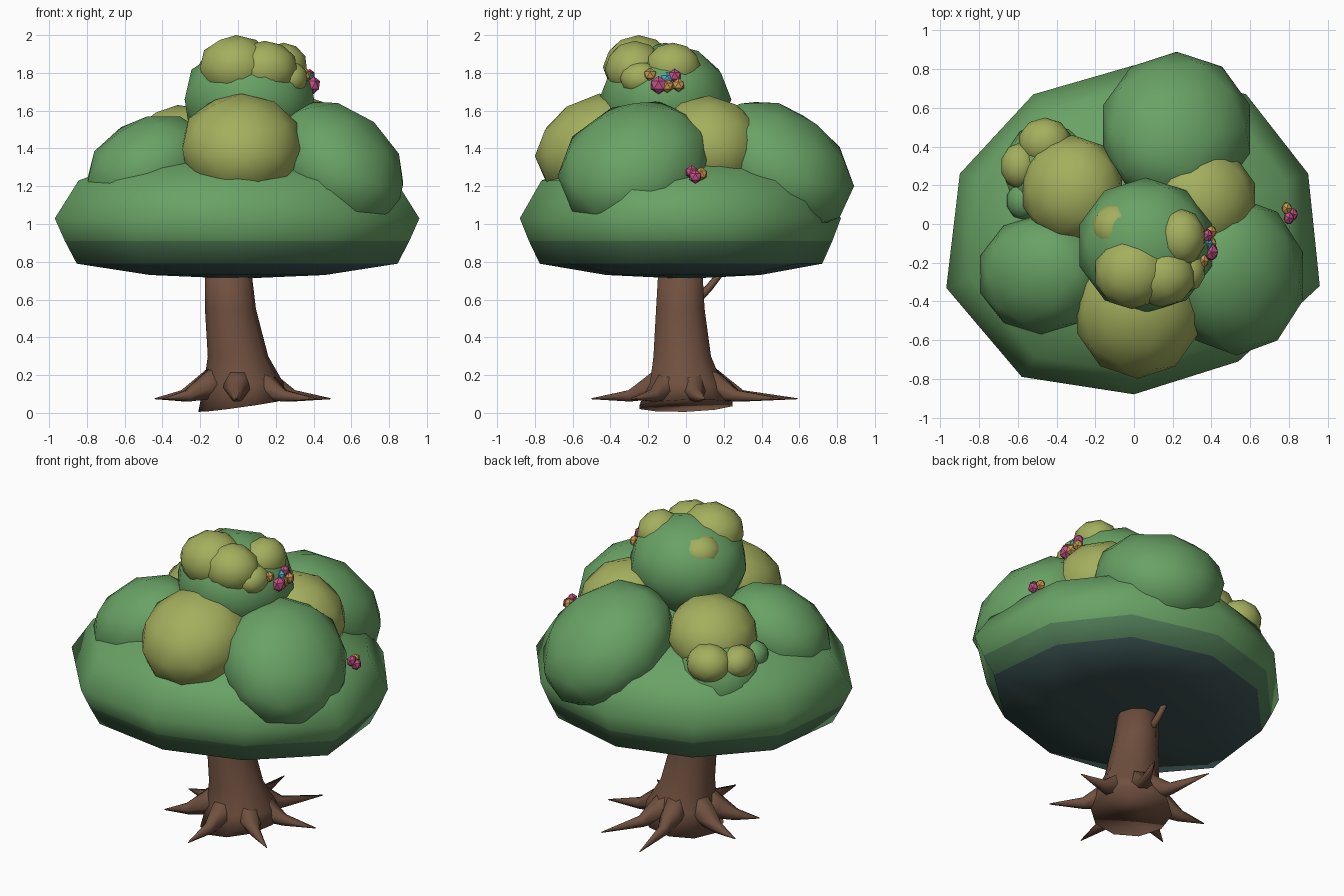
import bpy, bmesh, math
from mathutils import Vector

if "Cube" in bpy.data.objects:
    bpy.data.objects.remove(bpy.data.objects["Cube"])


def material(name, rgb):
    m = bpy.data.materials.new(name)
    m.diffuse_color = (*rgb, 1)
    m.use_nodes = True
    m.node_tree.nodes["Principled BSDF"].inputs["Base Color"].default_value = m.diffuse_color
    return m


GREEN = material("leaf_green", (0.14, 0.36, 0.13))
MID = material("leaf_mid", (0.085, 0.21, 0.10))
SHADE = material("leaf_shade", (0.045, 0.085, 0.085))
YELLOW = material("leaf_yellow", (0.37, 0.43, 0.11))
BARK = material("bark", (0.16, 0.08, 0.05))
PINK = material("pink", (0.55, 0.08, 0.24))
ORANGE = material("orange", (0.60, 0.32, 0.08))
BLUE = material("blue", (0.08, 0.42, 0.58))


def finish(name, bm, mat, smooth=True):
    bmesh.ops.recalc_face_normals(bm, faces=bm.faces)
    me = bpy.data.meshes.new(name)
    bm.to_mesh(me)
    bm.free()
    me.materials.append(mat)
    for p in me.polygons:
        p.use_smooth = smooth
    ob = bpy.data.objects.new(name, me)
    bpy.context.collection.objects.link(ob)
    return ob


def blob(name, center, radii, mat, droop=0, sub=2, smooth=True):
    """Ellipsoid; droop lowers its outward side so it follows the dome."""
    bm = bmesh.new()
    bmesh.ops.create_icosphere(bm, subdivisions=sub, radius=1)
    out = Vector((center[0], center[1], 0)).normalized()
    for v in bm.verts:
        d = Vector(r * k for r, k in zip(radii, v.co))
        d.z -= droop * d.dot(out)
        v.co = Vector(center) + d
    return finish(name, bm, mat, smooth)


def loft(name, rings, mat, bottom=None, top=None):
    """Skin a list of equal-length point rings; ends are fans or flat caps."""
    bm = bmesh.new()
    rows = [[bm.verts.new(p) for p in ring] for ring in rings]
    n = len(rows[0])
    for a, b in zip(rows, rows[1:]):
        for i in range(n):
            j = (i + 1) % n
            bm.faces.new((a[i], a[j], b[j], b[i]))
    for row, tip in ((rows[0], bottom), (rows[-1], top)):
        if tip is None:
            bm.faces.new(row)
        else:
            t = bm.verts.new(tip)
            for i in range(n):
                bm.faces.new((row[i], row[(i + 1) % n], t))
    return finish(name, bm, mat)


def tube(name, path, sides, mat):
    """Tapered limb along (point, radius) pairs."""
    pts = [Vector(p) for p, r in path]
    rings = []
    for k, (p, r) in enumerate(path):
        d = (pts[min(k + 1, len(pts) - 1)] - pts[max(k - 1, 0)]).normalized()
        u = d.cross(Vector((0.01, 0.02, 1))).normalized()
        w = u.cross(d)
        rings.append([pts[k] + r * (math.cos(t) * u + math.sin(t) * w)
                      for t in (2 * math.pi * i / sides for i in range(sides))])
    return loft(name, rings, mat)


# Main canopy: ten-sided dome, darker towards the underside
outline = [(.90, .26), (.58, .67), (0, .82), (-.52, .67), (-.90, .26),
           (-.97, -.33), (-.58, -.79), (0, -.88), (.54, -.71), (.96, -.32)]
levels = [(.73, .48), (.79, .88), (.91, .945), (1.03, 1), (1.23, .87), (1.35, .55)]
canopy = loft("main_canopy", [[(x * s, y * s, z) for x, y in outline] for z, s in levels],
              GREEN, (0, 0, .71), (0, 0, 1.42))
canopy.data.materials.append(MID)
canopy.data.materials.append(SHADE)
for p in canopy.data.polygons:
    p.material_index = 2 if p.center.z < .80 else 1 if p.center.z < .92 else 0

# Large foliage lobes
lobes = [
    ("front_lobe", (.02, -.46, 1.41), (.33, .34, .28), YELLOW, .15),
    ("right_lobe", (.53, -.27, 1.31), (.36, .41, .33), GREEN, .3),
    ("left_lobe", (-.48, -.26, 1.31), (.33, .31, .26), GREEN, .25),
    ("back_lobe", (.22, .49, 1.31), (.40, .40, .33), GREEN, .3),
    ("back_right_lobe", (.35, .12, 1.42), (.29, .29, .26), YELLOW, .1),
    ("back_left_lobe", (-.32, .18, 1.40), (.27, .28, .23), YELLOW, .1),
    ("crown_lobe", (.06, -.11, 1.66), (.36, .35, .30), GREEN),
    ("rear_side_lobe", (-.44, .27, 1.24), (.25, .26, .23), GREEN, .2),
    # Small clumps on the crown and the rear side lobe
    ("crown_clump_large", (-.01, -.25, 1.83), (.20, .19, .17), YELLOW),
    ("crown_clump_middle", (.14, -.27, 1.82), (.18, .16, .15), YELLOW),
    ("crown_clump_back", (.24, -.07, 1.83), (.13, .15, .13), YELLOW),
    ("crown_clump_low", (.28, -.24, 1.77), (.09, .11, .09), YELLOW),
    ("crown_clump_rear", (-.09, -.02, 1.80), (.13, .13, .11), YELLOW),
    ("rear_clump_large", (-.46, .42, 1.34), (.14, .13, .12), YELLOW),
    ("rear_clump_small", (-.59, .30, 1.34), (.10, .12, .10), YELLOW),
    ("rear_clump_side", (-.57, .12, 1.31), (.09, .10, .09), GREEN),
]
for args in lobes:
    blob(*args)

# Trunk: leaning, flared, with a tilted foot
trunk = [(.02, 0, .035, .23, .26), (.03, 0, .16, .21, .20), (.0, -.02, .30, .16, .16),
         (-.04, -.03, .55, .135, .135), (-.055, -.03, .80, .12, .12)]
rings = []
for k, (cx, cy, z, rx, ry) in enumerate(trunk):
    ring = []
    for i in range(10):
        t = 2 * math.pi * i / 10
        x, y = cx + rx * math.cos(t), cy + ry * math.sin(t)
        ring.append((x, y, z + (.14 * x + .03 * y if k == 0 else 0)))
    rings.append(ring)
loft("trunk", rings, BARK)

# Pointed roots spreading from the foot
tips = [(-.01, -.50), (.41, -.29), (.49, .10), (.26, .50),
        (-.08, .59), (-.44, .12), (-.39, -.20)]
for i, (x, y) in enumerate(tips):
    d = Vector((x, y, 0))
    n = d.normalized()
    up = Vector((0, 0, 1))
    tube(f"root_{i + 1}", [(n * .09 + up * .20, .08), (n * .19 + up * .13, .072),
                           (n * .30 + up * .09, .035), (d + up * .075, .003)], 6, BARK)

# Twig under the canopy
tube("twig", [((-.07, .06, .60), .025), ((-.08, .12, .66), .022), ((-.09, .20, .76), .018)], 6, BARK)

# Small flowers
flowers = [
    (.36, -.19, 1.79, ORANGE), (.38, -.10, 1.77, BLUE), (.38, -.06, 1.785, PINK),
    (.40, -.145, 1.735, PINK), (.40, -.10, 1.73, ORANGE), (.40, -.04, 1.735, ORANGE),
    (.80, .03, 1.275, PINK), (.79, .08, 1.265, ORANGE), (.82, .05, 1.25, PINK),
]
for i, (x, y, z, mat) in enumerate(flowers):
    s = .048 if i == 3 else .036
    blob(f"flower_{i + 1}", (x, y, z), (s * .8, s, s), mat, 0, 1, False)
